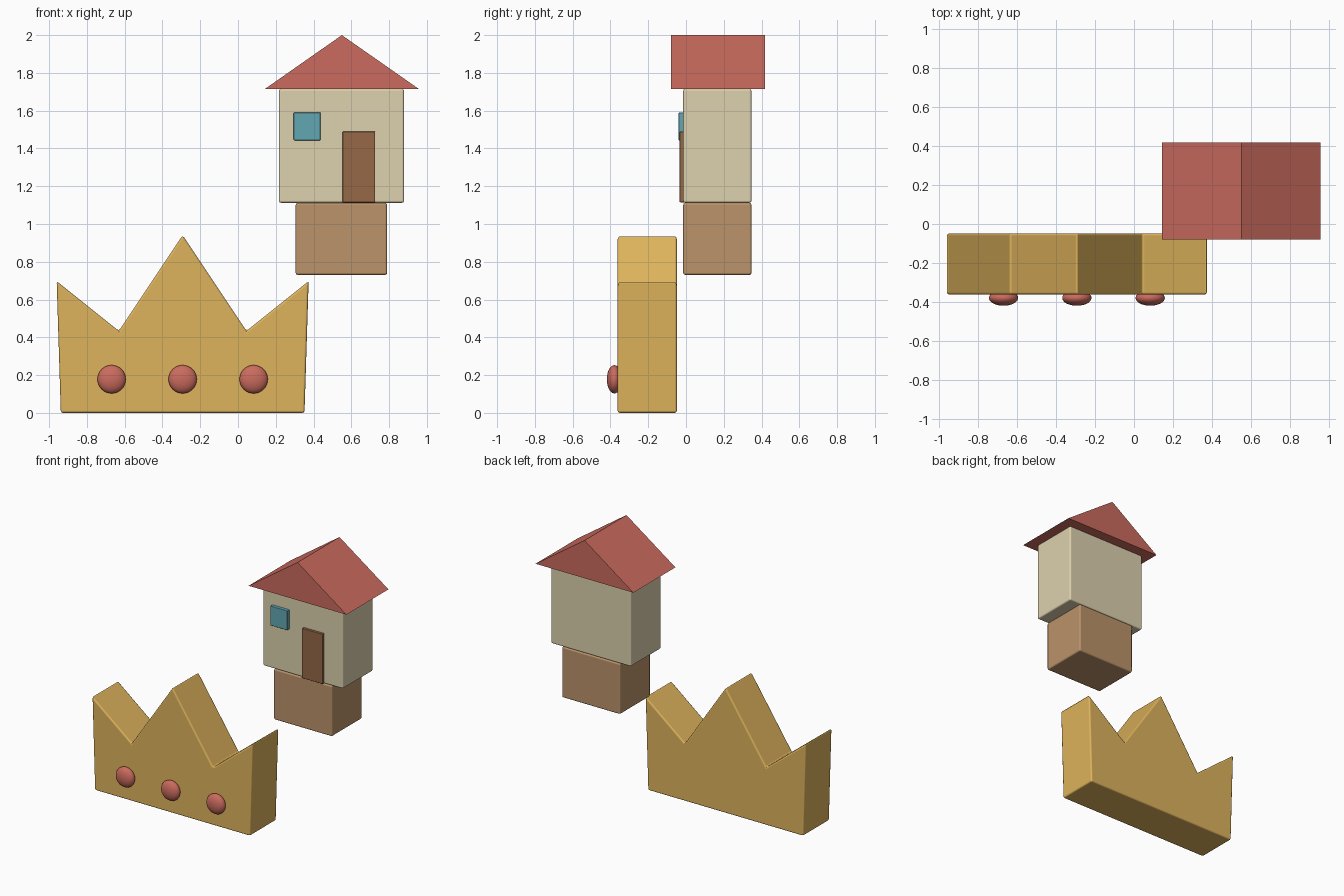
import bpy, bmesh, math

if "Cube" in bpy.data.objects:
    bpy.data.objects.remove(bpy.data.objects["Cube"])


def srgb(r, g, b):
    def lin(c):
        c /= 255
        return c / 12.92 if c <= 0.04045 else ((c + 0.055) / 1.055) ** 2.4
    return (lin(r), lin(g), lin(b), 1.0)


def material(name, rgb):
    m = bpy.data.materials.new(name)
    m.diffuse_color = srgb(*rgb)
    m.use_nodes = True
    m.node_tree.nodes["Principled BSDF"].inputs["Base Color"].default_value = m.diffuse_color
    return m


gold = material("gold", (222, 179, 92))
red = material("brick red", (203, 107, 94))
cream = material("cream", (221, 209, 174))
tan = material("tan brown", (187, 147, 106))
dark_brown = material("dark brown", (150, 104, 71))
blue = material("window blue", (98, 167, 180))


def extrude_profile(name, points, y0, y1, mat, bevel=0.0):
    """Solid from an x-z outline, extruded from y0 back to y1."""
    bm = bmesh.new()
    face = bm.faces.new([bm.verts.new((x, y0, z)) for x, z in points])
    ext = bmesh.ops.extrude_face_region(bm, geom=[face])
    new_verts = [g for g in ext["geom"] if isinstance(g, bmesh.types.BMVert)]
    bmesh.ops.translate(bm, verts=new_verts, vec=(0, y1 - y0, 0))
    bmesh.ops.recalc_face_normals(bm, faces=bm.faces[:])
    mesh = bpy.data.meshes.new(name)
    bm.to_mesh(mesh)
    bm.free()
    obj = bpy.data.objects.new(name, mesh)
    bpy.context.collection.objects.link(obj)
    mesh.materials.append(mat)
    if bevel:
        mesh.polygons.foreach_set("use_smooth", [True] * len(mesh.polygons))
        mod = obj.modifiers.new("soft edges", "BEVEL")
        mod.width = bevel
        mod.segments = 2
        mod.limit_method = "ANGLE"
        mod.angle_limit = math.radians(30)
        mod.harden_normals = True
    return obj


def block(name, x0, x1, y0, y1, z0, z1, mat, bevel):
    outline = [(x0, z0), (x1, z0), (x1, z1), (x0, z1)]
    return extrude_profile(name, outline, y0, y1, mat, bevel)


# Crown: symmetric three-pointed outline
cx = -0.293
right_half = [(0.645, 0.005), (0.667, 0.697), (0.338, 0.434)]
outline = ([(cx + x, z) for x, z in right_half] + [(cx, 0.94)]
           + [(cx - x, z) for x, z in reversed(right_half)])
outline = [(x, 0.0 if z < 0.01 else z) for x, z in outline]
extrude_profile("crown", outline, -0.362, -0.048, gold, 0.012)

# Flattened round jewels along the front of the crown
for i in (-1, 0, 1):
    bpy.ops.mesh.primitive_uv_sphere_add(
        segments=32, ring_count=16, radius=1,
        location=(cx + i * 0.376, -0.379, 0.178))
    jewel = bpy.context.object
    jewel.name = "crown_jewel"
    jewel.scale = (0.075, 0.04, 0.075)
    jewel.data.materials.append(red)
    bpy.ops.object.shade_smooth()

# House: base, walls, overhanging gable roof
block("house_base", 0.305, 0.79, -0.015, 0.347, 0.73, 1.112, tan, 0.012)
block("house_walls", 0.216, 0.88, -0.015, 0.347, 1.112, 1.716, cream, 0.012)
extrude_profile("gable_roof", [(0.144, 1.716), (0.956, 1.716), (0.55, 2.0)],
                -0.08, 0.418, red)

# Raised door and window on the front wall
block("door", 0.554, 0.726, -0.034, 0.0, 1.115, 1.49, dark_brown, 0.004)
block("window", 0.295, 0.437, -0.039, 0.0, 1.443, 1.59, blue, 0.004)
